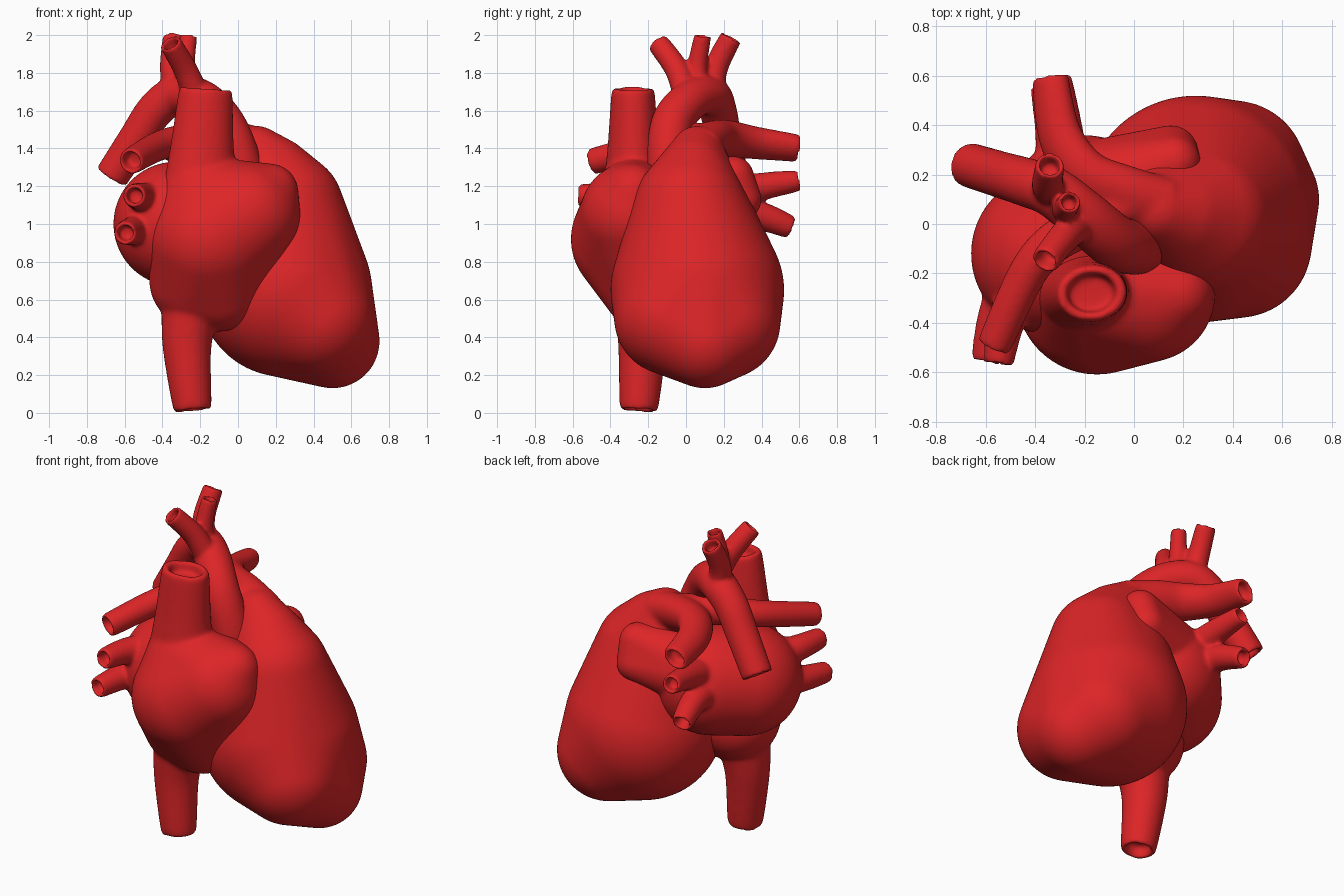
import bpy, bmesh, math
from mathutils import Vector
from mathutils.geometry import interpolate_bezier

default_cube = bpy.data.objects.get("Cube")
if default_cube:
    bpy.data.objects.remove(default_cube)

red = bpy.data.materials.new("heart red")
red.use_nodes = True
red.diffuse_color = (.72, .018, .02, 1)
red.node_tree.nodes["Principled BSDF"].inputs["Base Color"].default_value = red.diffuse_color

SIDES = 32
STEPS = 8
BALL_POINTS = 1500
GOLDEN_ANGLE = math.pi * (3 - math.sqrt(5))


def smooth_path(points):
    """Smooth curve through the points, with its tangent at each sample."""
    points = [Vector(point) for point in points]
    last = len(points) - 1
    slopes = [(points[min(i + 1, last)] - points[max(i - 1, 0)]) / 6 for i in range(last + 1)]
    path = []
    for i in range(last):
        piece = interpolate_bezier(points[i], points[i] + slopes[i],
                                   points[i + 1] - slopes[i + 1], points[i + 1], STEPS)
        path += piece[:-1]
    path.append(points[last])
    end = len(path) - 1
    tangents = [(path[min(i + 1, end)] - path[max(i - 1, 0)]).normalized() for i in range(end + 1)]
    return path, tangents


def vessel(bm, start_radius, end_radius, *points, flatness=1):
    """Tapering tube along the points with a hollow mouth at its far end."""
    path, tangents = smooth_path(points)
    side = Vector((1, .1, .1))
    rings = []
    for i, (centre, tangent) in enumerate(zip(path, tangents)):
        side = (side - tangent * side.dot(tangent)).normalized()
        blend = i / (len(path) - 1)
        radius = start_radius + (end_radius - start_radius) * blend
        rings.append((centre, side, tangent.cross(side) * flatness, radius))

    # Rim and inner wall of the mouth
    centre, side, other, radius = rings[-1]
    rings.append((centre, side, other, radius * .72))
    rings.append((centre - tangents[-1] * .07, side, other, radius * .66))

    loops = []
    for centre, side, other, radius in rings:
        loop = []
        for i in range(SIDES):
            angle = math.tau * i / SIDES
            offset = side * math.cos(angle) + other * math.sin(angle)
            loop.append(bm.verts.new(centre + offset * radius))
        loops.append(loop)
    faces = [bm.faces.new(loops[0][::-1]), bm.faces.new(loops[-1])]
    for lower, upper in zip(loops, loops[1:]):
        for i in range(SIDES):
            faces.append(bm.faces.new((lower[i - 1], lower[i], upper[i], upper[i - 1])))
    bmesh.ops.recalc_face_normals(bm, faces=faces)


def chamber(bm, *balls):
    """Taut skin stretched around balls given as (x, y, z, radius)."""
    verts = []
    for *centre, radius in balls:
        for i in range(BALL_POINTS):
            height = 1 - (2 * i + 1) / BALL_POINTS
            width = math.sqrt(1 - height * height)
            angle = GOLDEN_ANGLE * i
            direction = Vector((width * math.cos(angle), width * math.sin(angle), height))
            verts.append(bm.verts.new(Vector(centre) + direction * radius))
    bmesh.ops.convex_hull(bm, input=verts)
    inside = [vert for vert in verts if vert.is_valid and not vert.link_faces]
    bmesh.ops.delete(bm, geom=inside, context='VERTS')
    faces = {face for vert in verts if vert.is_valid for face in vert.link_faces}
    bmesh.ops.recalc_face_normals(bm, faces=list(faces))


def finish(bm, name, softness):
    """Fuse the overlapping shells of a part into one soft skin."""
    mesh = bpy.data.meshes.new(name)
    bm.to_mesh(mesh)
    bm.free()
    mesh.materials.append(red)
    part = bpy.data.objects.new(name, mesh)
    bpy.context.collection.objects.link(part)
    fuse = part.modifiers.new("fuse", 'REMESH')
    fuse.mode = 'VOXEL'
    fuse.voxel_size = .011
    fuse.use_smooth_shade = True
    soften = part.modifiers.new("soften", 'SMOOTH')
    soften.factor = .5
    soften.iterations = softness


# Ventricles, narrowing upwards into the pulmonary trunk
bm = bmesh.new()
chamber(bm, (.5, .1, .38, .25), (.42, -.08, .5, .3), (.4, .2, .48, .3), (.25, .06, .65, .46),
        (.26, .02, 1.08, .3), (.2, .04, 1.27, .19), (.1, .06, 1.38, .14))
# Left and right pulmonary arteries
vessel(bm, .15, .08, (.1, .06, 1.38), (-.05, .12, 1.43), (-.2, .2, 1.45),
       (-.3, .36, 1.43), (-.34, .6, 1.4), flatness=.8)
vessel(bm, .1, .07, (0, .1, 1.43), (-.2, 0, 1.45), (-.4, -.15, 1.42), (-.57, -.5, 1.33))
finish(bm, "ventricles_and_pulmonary_arteries", softness=20)

# Right atrium between the upper and lower hollow veins
bm = bmesh.new()
chamber(bm, (.05, -.28, 1.05, .28), (.17, -.28, 1.17, .15), (-.15, -.28, .92, .33),
        (-.1, -.21, .66, .23), (-.22, -.2, .7, .25), (-.2, -.27, 1.15, .21))
vessel(bm, .2, .14, (-.2, -.28, 1.2), (-.19, -.28, 1.4), (-.17, -.28, 1.72), flatness=.8)
vessel(bm, .16, .1, (-.25, -.22, .55), (-.27, -.23, .35), (-.24, -.25, .01))
finish(bm, "right_atrium_and_hollow_veins", softness=25)

# Left atrium and its ear
bm = bmesh.new()
chamber(bm, (-.33, -.12, 1, .33), (-.2, .04, 1.02, .32))
chamber(bm, (-.15, .12, 1.1, .22), (.16, .25, 1.25, .11), (.15, .29, 1.13, .11))
# Right pulmonary veins, then left ones
vessel(bm, .1, .06, (-.35, -.15, 1.1), (-.5, -.35, 1.14), (-.55, -.57, 1.15))
vessel(bm, .1, .06, (-.4, -.1, 1), (-.54, -.33, .97), (-.6, -.56, .95))
vessel(bm, .1, .055, (-.26, .1, 1.12), (-.28, .36, 1.19), (-.31, .6, 1.23))
vessel(bm, .1, .06, (-.3, .1, 1.06), (-.32, .36, 1.05), (-.36, .56, .98))
finish(bm, "left_atrium_and_pulmonary_veins", softness=15)

# Aorta, rising and arching over to the back
bm = bmesh.new()
vessel(bm, .12, .09, (.05, -.07, 1.1), (0, -.09, 1.35), (-.08, -.07, 1.54), (-.2, .03, 1.66),
       (-.33, .13, 1.68), (-.44, .17, 1.6), (-.54, .2, 1.45), (-.67, .24, 1.25))
# Three branches on top of the arch
vessel(bm, .07, .058, (-.22, 0, 1.68), (-.28, -.05, 1.82), (-.36, -.15, 1.96))
vessel(bm, .06, .045, (-.26, .07, 1.68), (-.28, .06, 1.83), (-.26, .09, 2))
vessel(bm, .07, .058, (-.33, .13, 1.68), (-.35, .16, 1.83), (-.34, .24, 1.99))
finish(bm, "aorta_and_branches", softness=8)
